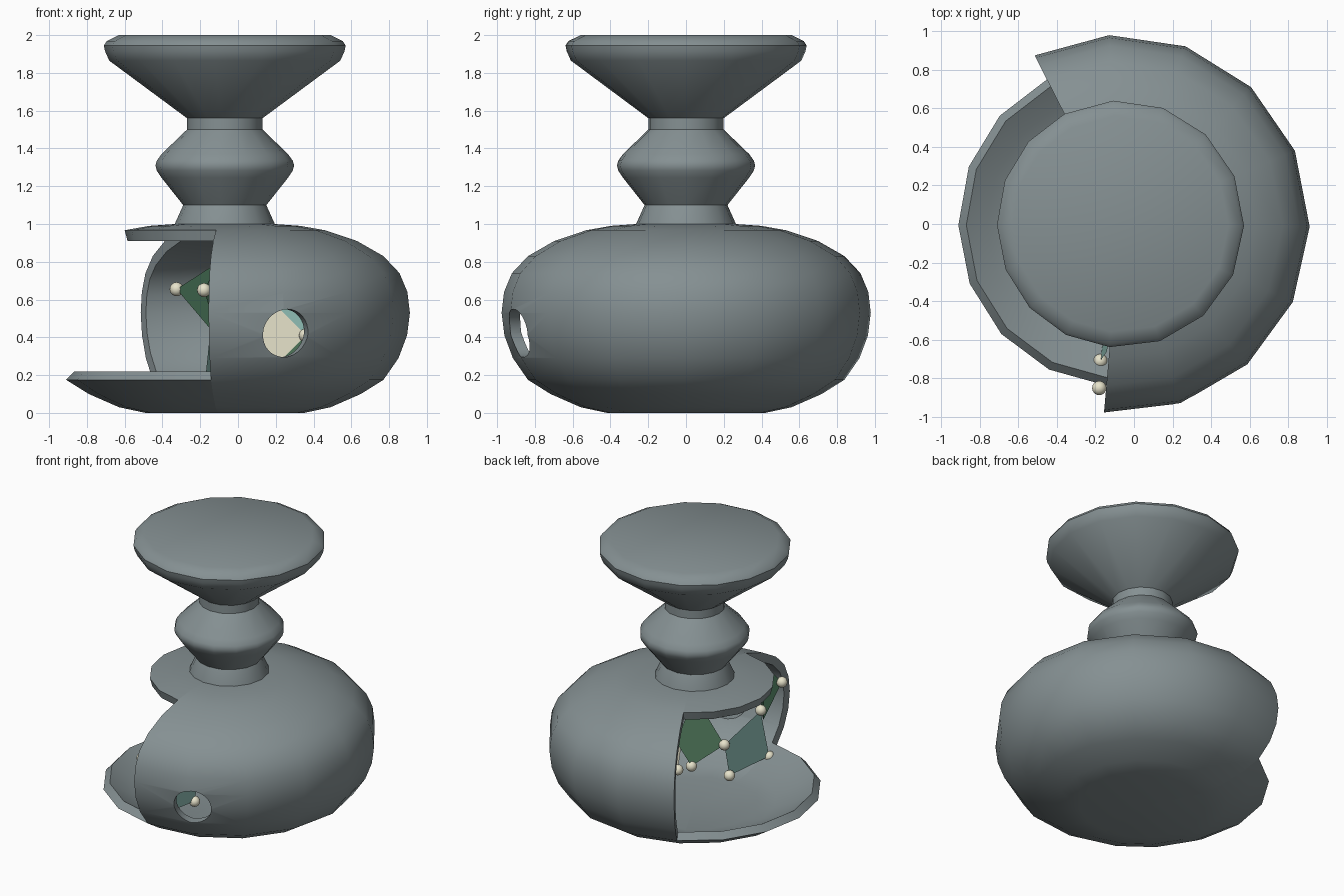
import bpy, bmesh, math
from mathutils import Vector

if "Cube" in bpy.data.objects:
    bpy.data.objects.remove(bpy.data.objects["Cube"])

AX = -0.07                      # lathe axis sits slightly left of centre
START, CUT, END = -95, 117, 265  # solid sector, then cut-away sector
main_angles = [START + (CUT - START) * i / 9 for i in range(10)]
cut_angles = [CUT + (END - CUT) * i / 7 for i in range(8)]


def material(name, rgb):
    m = bpy.data.materials.new(name)
    m.diffuse_color = (*rgb, 1)
    m.use_nodes = True
    m.node_tree.nodes["Principled BSDF"].inputs["Base Color"].default_value = m.diffuse_color
    return m


slate = material("slate", (.235, .28, .29))
green = material("green", (.18, .42, .24))
dark_green = material("dark_green", (.06, .16, .09))
teal = material("teal", (.28, .52, .47))
cream = material("cream", (.8, .77, .6))


def finish(name, bm, mat, angle=None):
    me = bpy.data.meshes.new(name)
    bm.to_mesh(me)
    bm.free()
    ob = bpy.data.objects.new(name, me)
    bpy.context.collection.objects.link(ob)
    me.materials.append(mat)
    if angle:
        smooth(ob, angle)
    return ob


def smooth(ob, angle):
    bpy.ops.object.select_all(action='DESELECT')
    ob.select_set(True)
    bpy.context.view_layer.objects.active = ob
    bpy.ops.object.shade_smooth_by_angle(angle=math.radians(angle))


def sweep(name, section, angles, full=False, angle=None):
    """Revolve a closed (radius, z) section through the listed angles."""
    bm = bmesh.new()
    rings = []
    for a in angles:
        c, s = math.cos(math.radians(a)), math.sin(math.radians(a))
        rings.append([bm.verts.new((AX + r * c, r * s, z)) for r, z in section])
    n = len(section)
    pairs = list(zip(rings, rings[1:]))
    if full:
        pairs.append((rings[-1], rings[0]))
    else:
        bm.faces.new(rings[0])
        bm.faces.new(rings[-1])
    for p, q in pairs:
        for i in range(n):
            j = (i + 1) % n
            if section[i][0] == 0 and section[j][0] == 0:
                continue
            bm.faces.new((p[i], p[j], q[j], q[i]))
    bmesh.ops.remove_doubles(bm, verts=bm.verts, dist=1e-5)
    bmesh.ops.recalc_face_normals(bm, faces=bm.faces)
    return finish(name, bm, slate, angle)


# hollow body wall: outer profile and its inward offset
outer = [(0, 0), (.42, .0), (.56, .03), (.72, .1), (.84, .175), (.92, .29),
         (.965, .41), (.98, .53), (.967, .64), (.925, .74), (.84, .83),
         (.7, .91), (.53, .967), (.4, .99), (.26, 1.0), (0, 1.0)]
inner = []
for i, (r, z) in enumerate(outer):
    a, b = Vector(outer[max(i - 1, 0)]), Vector(outer[min(i + 1, len(outer) - 1)])
    d = (b - a).normalized()
    inner.append((0 if r == 0 else r - d.y * .06, z + d.x * .06))
inner[0], inner[-1] = (0, .06), (0, .94)


def wall(i, j):
    return outer[i:j] + inner[i:j][::-1]


body = sweep("body_shell", wall(0, len(outer)), main_angles)
sweep("lower_bowl", wall(0, 5), cut_angles, angle=40)
sweep("upper_ledge", wall(12, len(outer)), cut_angles, angle=40)

# round entrance hole at the front
ha = math.radians(-70)
bpy.ops.mesh.primitive_cylinder_add(
    vertices=32, radius=.127, depth=.6,
    location=(AX + .93 * math.cos(ha), .93 * math.sin(ha), .422),
    rotation=(0, math.pi / 2, ha))
cutter = bpy.context.object
cutter.name = "hole_cutter"
cutter.hide_render = True
mod = body.modifiers.new("hole", 'BOOLEAN')
mod.operation = 'DIFFERENCE'
mod.solver = 'EXACT'
mod.object = cutter
bpy.ops.object.select_all(action='DESELECT')
body.select_set(True)
bpy.context.view_layer.objects.active = body
bpy.ops.object.modifier_apply(modifier="hole")
bpy.data.objects.remove(cutter)
smooth(body, 40)
weighted = body.modifiers.new("even_shading", 'WEIGHTED_NORMAL')
weighted.keep_sharp = True

# neck, bulge and flared top
stem = [(0, .97), (.27, .97), (.265, 1.0), (.22, 1.1), (.335, 1.245), (.36, 1.283),
        (.367, 1.31), (.36, 1.335), (.335, 1.37), (.2, 1.5), (.2, 1.56), (.612, 1.865),
        (.634, 1.915), (.64, 1.945), (.625, 1.968), (.56, 2.0), (0, 2.0)]
sweep("stem_and_top", stem, main_angles + cut_angles[1:-1], True, 41)

# faceted plates inside
pts = dict(A=(-.18, -.85, .65), B=(-.325, -.40, .655), D=(.11, -.22, .2),
           E=(-.10, -.30, .38), F=(-.12, -.33, .15), G=(-.175, -.71, .16),
           H=(.05, -.17, .75), I=(.10, -.03, .45), J=(.36, -.12, .41),
           K=(.12, -.12, .65), L=(.15, -.12, .2), M=(.12, -.12, .4),
           N=(.4, 0, .65), P=(.36, 0, .15), U=(-.10, -.75, .80),
           W=(-.10, -.75, .39), X=(-.14, -.66, .50))
plates = [("teal_plate", "FGXE", teal), ("green_plate", "DEHI", green),
          ("side_plate", "BWU", dark_green), ("corner_plate", "AUW", dark_green),
          ("cream_plate", "JKML", cream), ("rear_teal_plate", "JNK", teal),
          ("rear_green_plate", "JLP", green)]
for name, keys, mat in plates:
    bm = bmesh.new()
    bm.faces.new([bm.verts.new(pts[k]) for k in keys])
    finish(name, bm, mat)

# beads at the plate corners
for i, k in enumerate("ABDEFGHJKL"):
    bm = bmesh.new()
    bmesh.ops.create_uvsphere(bm, u_segments=16, v_segments=10, radius=.037)
    bmesh.ops.translate(bm, verts=bm.verts, vec=pts[k])
    finish(f"bead_{i + 1}", bm, cream, 40)
